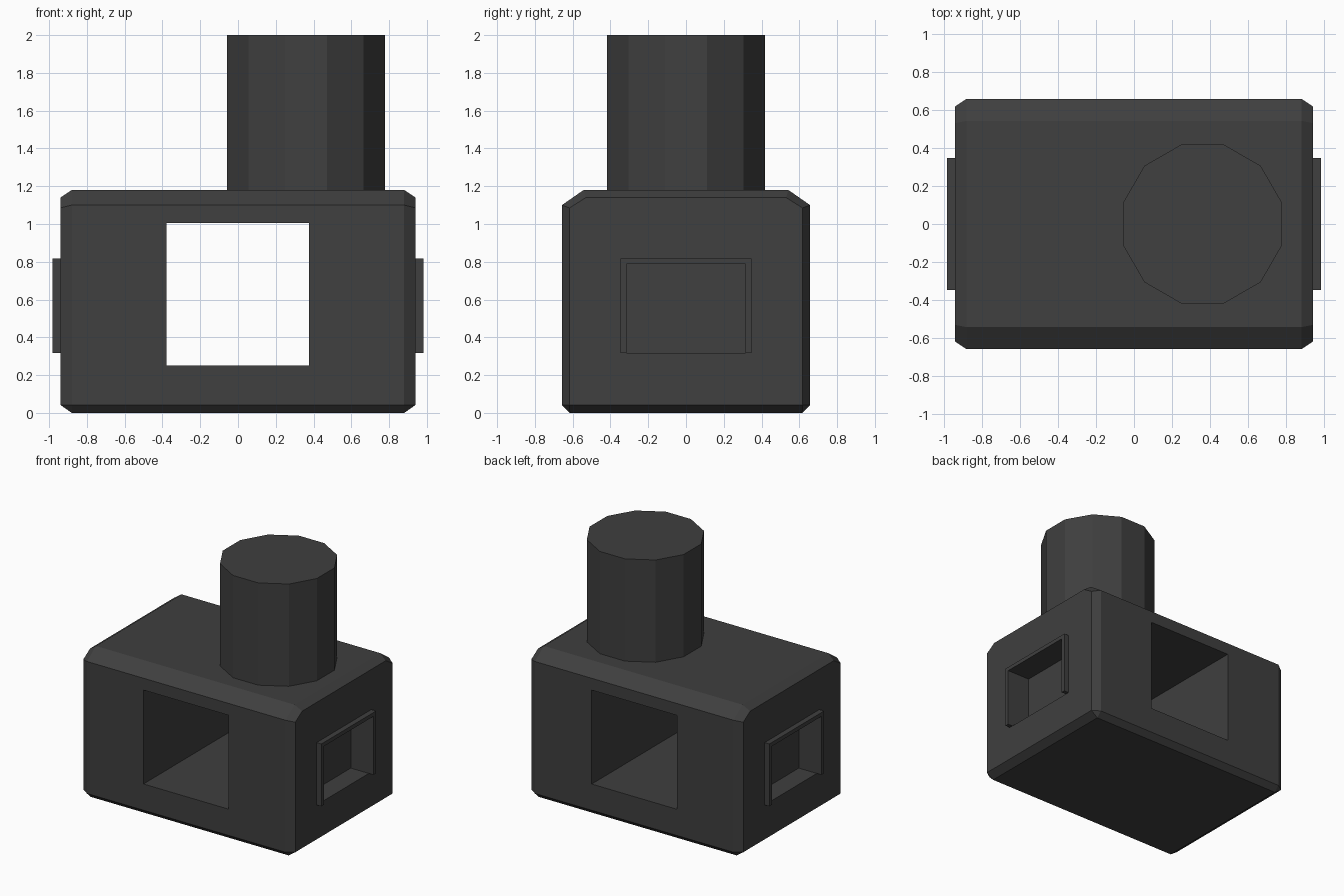
import bpy, bmesh, math

if "Cube" in bpy.data.objects:
    bpy.data.objects.remove(bpy.data.objects["Cube"])

dark = bpy.data.materials.new("dark_grey")
dark.diffuse_color = (0.05, 0.05, 0.05, 1)
dark.use_nodes = True
dark.node_tree.nodes["Principled BSDF"].inputs["Base Color"].default_value = dark.diffuse_color


def finish(bm, name):
    bmesh.ops.recalc_face_normals(bm, faces=bm.faces[:])
    mesh = bpy.data.meshes.new(name)
    bm.to_mesh(mesh)
    bm.free()
    mesh.materials.append(dark)
    ob = bpy.data.objects.new(name, mesh)
    bpy.context.collection.objects.link(ob)
    return ob


def loft(name, rings):
    """Skin matching rings of points and cap both ends."""
    bm = bmesh.new()
    vs = [[bm.verts.new(p) for p in ring] for ring in rings]
    for a, b in zip(vs, vs[1:]):
        for i in range(len(a)):
            j = (i + 1) % len(a)
            bm.faces.new((a[i], a[j], b[j], b[i]))
    bm.faces.new(vs[0])
    bm.faces.new(vs[-1])
    bmesh.ops.remove_doubles(bm, verts=bm.verts[:], dist=1e-5)
    return finish(bm, name)


def prism(name, yz, x0, x1):
    return loft(name, [[(x, y, z) for y, z in yz] for x in (x0, x1)])


def rect(y, z0, z1):
    return [(-y, z0), (y, z0), (y, z1), (-y, z1)]


def cut(target, cutter):
    cutter.hide_render = True
    mod = target.modifiers.new("cut", 'BOOLEAN')
    mod.operation = 'DIFFERENCE'
    mod.solver = 'EXACT'
    mod.object = cutter
    bpy.context.view_layer.objects.active = target
    bpy.ops.object.modifier_apply(modifier=mod.name)
    bpy.data.objects.remove(cutter)


# Body: chamfered block, end profiles inset
def profile(half):
    return half + [(-y, z) for y, z in reversed(half)]


mid = profile([(0.615, 0), (0.657, 0.042), (0.657, 1.10), (0.542, 1.18)])
end = profile([(0.617, 0.042), (0.617, 0.042), (0.617, 1.085), (0.53, 1.14)])
body = loft("body", [[(x, y, z) for y, z in p] for x, p in
                     ((-0.94, end), (-0.88, mid), (0.88, mid), (0.94, end))])

# Square tunnel from front to back
cut(body, prism("tunnel_cutter", rect(1.0, 0.252, 1.005), -0.378, 0.376))

# Side recesses with raised frames open at the bottom
frame = [(-0.347, 0.318), (-0.347, 0.818), (0.347, 0.818), (0.347, 0.318),
         (0.315, 0.318), (0.315, 0.787), (-0.315, 0.787), (-0.315, 0.318)]
for s, side in ((-1, "left"), (1, "right")):
    cut(body, prism("recess_cutter", rect(0.315, 0.318, 0.787), s * 0.78, s * 1.1))
    prism(side + "_frame", frame, s * 0.94, s * 0.982)

# Twelve-sided chimney
radius, cx = 0.432, 0.36
ring = [(cx + radius * math.cos(a), radius * math.sin(a))
        for a in (math.radians(15 + 30 * i) for i in range(12))]
loft("chimney", [[(x, y, z) for x, y in ring] for z in (1.175, 2.0)])
